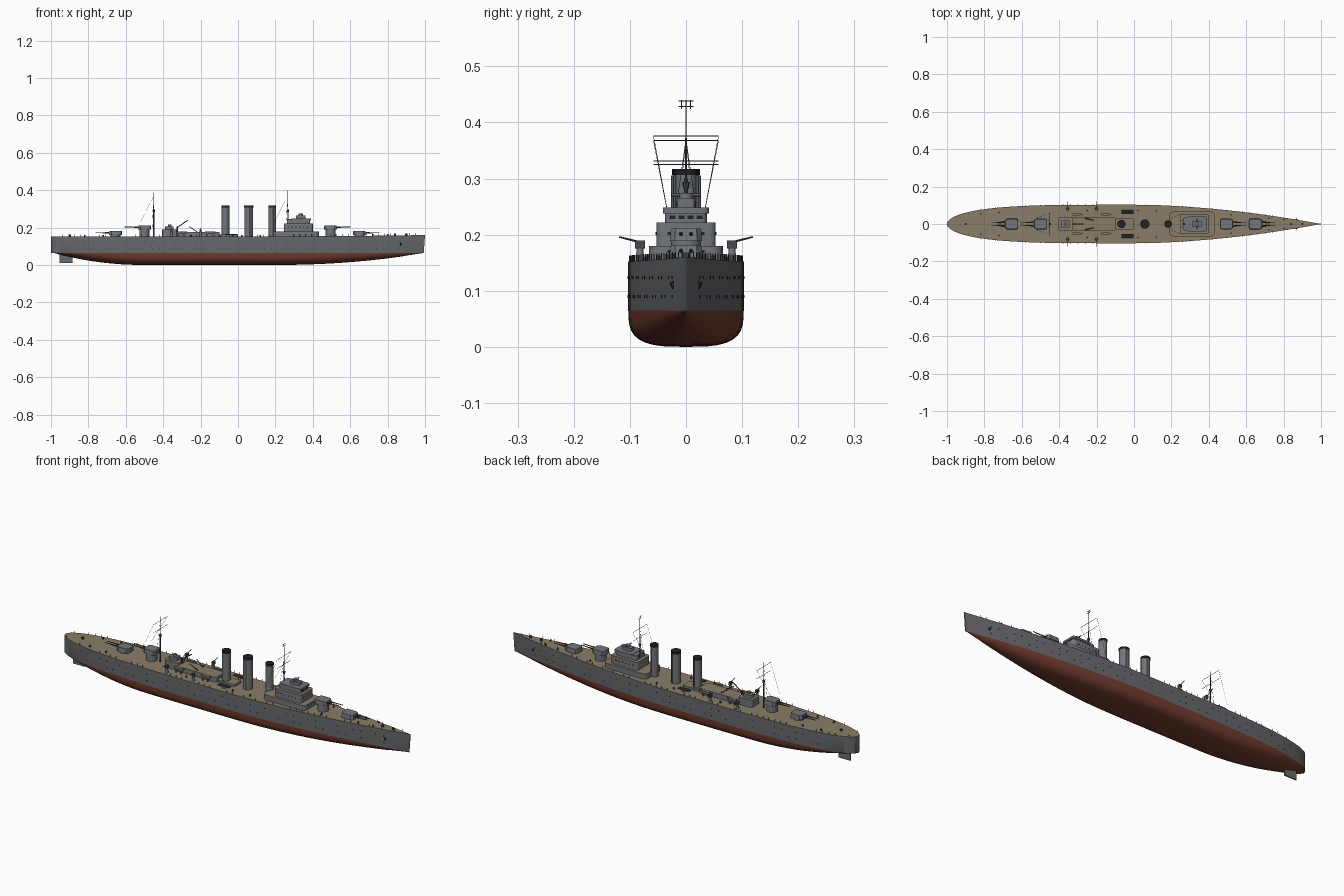
import bpy, bmesh, math
from mathutils import Vector, Matrix

if "Cube" in bpy.data.objects:
    bpy.data.objects.remove(bpy.data.objects["Cube"])

def mat(name, c):
    m = bpy.data.materials.new(name)
    m.diffuse_color = (*c, 1)
    m.use_nodes = True
    m.node_tree.nodes["Principled BSDF"].inputs["Base Color"].default_value = m.diffuse_color
    return m

HULL = mat("hull_grey", (0.135, 0.14, 0.15))
STEEL = mat("steel_grey", (0.17, 0.18, 0.2))
RED = mat("bottom_red", (0.17, 0.045, 0.028))
DECK = mat("deck_tan", (0.25, 0.205, 0.14))
DARK = mat("near_black", (0.015, 0.016, 0.018))
GUN = mat("dark_grey", (0.06, 0.065, 0.07))

WL = 0.065  # waterline height

def beam(x):
    return 0.103 * ((1 - x ** 1.8) if x > 0 else (1 - x ** 4) ** 0.5)

def deck_z(x):
    return 0.152 + 0.008 * max(0, x) ** 2

class Part:
    """Collects simple solids in one mesh."""
    def __init__(self):
        self.bm = bmesh.new()

    def prism(self, pts, z0, z1, top=1.0):
        """Plan outline extruded upward; top scales the upper outline."""
        cx = sum(p[0] for p in pts) / len(pts)
        cy = sum(p[1] for p in pts) / len(pts)
        lo = [self.bm.verts.new((x, y, z0)) for x, y in pts]
        hi = [self.bm.verts.new((cx + (x - cx) * top, cy + (y - cy) * top, z1)) for x, y in pts]
        self.bm.faces.new(lo[::-1])
        self.bm.faces.new(hi)
        n = len(pts)
        for i in range(n):
            j = (i + 1) % n
            self.bm.faces.new((lo[i], lo[j], hi[j], hi[i]))

    def box(self, x0, x1, y0, y1, z0, z1):
        self.prism([(x0, y0), (x1, y0), (x1, y1), (x0, y1)], z0, z1)

    def tube(self, a, b, r, r2=None, n=8):
        a, b = Vector(a), Vector(b)
        d = b - a
        m = Matrix.Translation((a + b) / 2) @ d.to_track_quat('Z', 'Y').to_matrix().to_4x4()
        bmesh.ops.create_cone(self.bm, cap_ends=True, segments=n, radius1=r,
                              radius2=r if r2 is None else r2, depth=d.length, matrix=m)

    def done(self, name, mats, rule=None):
        bmesh.ops.recalc_face_normals(self.bm, faces=self.bm.faces)
        self.bm.normal_update()
        if rule:
            for f in self.bm.faces:
                f.material_index = rule(f)
        me = bpy.data.meshes.new(name)
        self.bm.to_mesh(me)
        self.bm.free()
        for m in mats:
            me.materials.append(m)
        ob = bpy.data.objects.new(name, me)
        bpy.context.collection.objects.link(ob)
        return ob

def top_rule(f):
    return 1 if f.normal.z > 0.9 else 0

def rrect(x0, x1, hw, r, n=4):
    """Rounded rectangle outline, symmetric about y = 0."""
    pts = []
    for k, (cx, cy) in enumerate([(x1 - r, hw - r), (x0 + r, hw - r), (x0 + r, r - hw), (x1 - r, r - hw)]):
        for i in range(n + 1):
            a = math.pi / 2 * (k + i / n)
            pts.append((cx + r * math.cos(a), cy + r * math.sin(a)))
    return pts

# Hull: superellipse underbody, vertical sides, flat deck
p = Part()
rows = []
for i in range(65):
    x = -math.cos(math.pi * i / 64)
    b = max(beam(x), 0.0015)
    e = min(1, max(0, (x - 0.2) / 0.79)) if x > 0 else min(1, max(0, (-x - 0.5) / 0.48))
    keel = WL * 0.97 * e ** 2.1
    q = 2 / (3.2 - 1.7 * e)
    half = []
    for j in range(9):
        t = math.pi / 2 * (1 - j / 8)
        c, s = max(0, math.cos(t)), math.sin(t)
        if j == 0:
            c = 0
        half.append((b * c ** q, WL - (WL - keel) * s ** q))
    half.append((b, deck_z(x)))
    ring = [(-y, z) for y, z in half[:0:-1]] + half
    rake = lambda z: x - 0.012 * (1 - min(1, z / 0.155)) * (1 if x > 0.9 else 0)
    rows.append([p.bm.verts.new((rake(z), y, z)) for y, z in ring])
for r0, r1 in zip(rows, rows[1:]):
    n = len(r0)
    for k in range(n):
        l = (k + 1) % n
        p.bm.faces.new((r0[k], r0[l], r1[l], r1[k]))
p.bm.faces.new(rows[0])
p.bm.faces.new(rows[-1][::-1])

def hull_rule(f):
    if f.normal.z > 0.9 and f.calc_center_median().z > 0.13:
        return 2
    return 1 if max(v.co.z for v in f.verts) < WL + 0.001 else 0
p.done("hull", [HULL, RED, DECK], hull_rule)

# Rudder
p = Part()
p.box(-0.955, -0.885, -0.003, 0.003, 0.01, 0.064)
p.done("rudder", [HULL])

# Portholes, anchors and deck stanchions
holes, posts = Part(), Part()
for s in (-1, 1):
    for i in range(44):
        x = -0.86 + i * 0.04
        y = beam(x)
        for z in (0.09, 0.124):
            if (i + (z > 0.1)) % 3:
                holes.tube((x, s * (y - 0.002), z), (x, s * (y + 0.0012), z), 0.0027, n=6)
    y = beam(0.87)
    holes.tube((0.87, s * (y - 0.002), 0.104), (0.87, s * (y + 0.003), 0.116), 0.004, n=6)
    for i in range(60):
        x = -0.97 + i * 0.0325
        y = max(0, beam(x) - 0.002)
        posts.tube((x, s * y, deck_z(x)), (x, s * y, deck_z(x) + 0.011), 0.0009, n=4)
holes.done("portholes", [DARK])
posts.done("deck_stanchions", [GUN])

# Main twin turrets: (centre, facing, raised)
for name, cx, d, up in (("turret_fore_low", 0.65, 1, 0), ("turret_fore_high", 0.495, 1, 0.03),
                        ("turret_aft_high", -0.5, -1, 0.03), ("turret_aft_low", -0.655, -1, 0)):
    p = Part()
    z = 0.159 + up
    p.tube((cx, 0, 0.15), (cx, 0, z), 0.027, n=20)
    plan = [(0.034, 0.02), (0.022, 0.029), (-0.03, 0.029), (-0.036, 0.018)]
    plan += [(x, -y) for x, y in plan[::-1]]
    p.prism([(cx + d * x, d * y) for x, y in plan], z, z + 0.022, 0.93)
    p.done(name, [STEEL])
    p = Part()
    for y in (-0.009, 0.009):
        p.tube((cx + d * 0.03, y, z + 0.012), (cx + d * 0.055, y, z + 0.0125), 0.0038)
        p.tube((cx + d * 0.05, y, z + 0.0125), (cx + d * 0.107, y, z + 0.014), 0.0027, 0.0019)
    p.done(name + "_guns", [GUN])

# Bridge: stepped blocks with planked tops
p = Part()
p.prism(rrect(0.188, 0.432, 0.066, 0.02), 0.15, 0.18)
p.prism(rrect(0.245, 0.4, 0.053, 0.012), 0.18, 0.222)
p.done("bridge_base", [STEEL, DECK], top_rule)
p = Part()
p.prism(rrect(0.262, 0.385, 0.037, 0.01), 0.222, 0.246)
p.prism(rrect(0.285, 0.39, 0.041, 0.01), 0.238, 0.248)
p.prism(rrect(0.31, 0.362, 0.016, 0.006), 0.248, 0.264)
p.tube((0.336, 0, 0.264), (0.336, 0, 0.274), 0.012, n=12)
p.tube((0.336, -0.026, 0.27), (0.336, 0.026, 0.27), 0.003)
p.done("bridge_tower", [STEEL])
p = Part()
for y in (-0.03, -0.01, 0.01, 0.03):
    p.box(0.399, 0.401, y - 0.003, y + 0.003, 0.199, 0.205)
    p.box(0.431, 0.433, y - 0.003, y + 0.003, 0.167, 0.173)
    p.box(0.384, 0.386, y * 0.8 - 0.005, y * 0.8 + 0.005, 0.228, 0.234)
for s in (-1, 1):
    for i in range(6):
        x = 0.27 + i * 0.02
        p.box(x - 0.003, x + 0.003, s * 0.053 - 0.001, s * 0.053 + 0.001, 0.199, 0.205)
p.done("bridge_windows", [DARK])

# Three funnels with dark caps and steam pipes
for i, (x, r) in enumerate(((-0.067, 0.021), (0.058, 0.0235), (0.183, 0.019))):
    p = Part()
    p.tube((x, 0, 0.15), (x, 0, 0.31), r, n=24)
    for s in (-1, 1):
        p.tube((x + 0.006, s * (r + 0.001), 0.152), (x + 0.006, s * (r + 0.001), 0.305), 0.002, n=6)
    p.done("funnel_%d" % (i + 1), [STEEL])
    p = Part()
    p.tube((x, 0, 0.306), (x, 0, 0.317), r + 0.0012, n=24)
    p.done("funnel_cap_%d" % (i + 1), [DARK])

# After deckhouses
p = Part()
p.prism(rrect(-0.405, -0.325, 0.034, 0.01), 0.15, 0.19)
p.prism(rrect(-0.33, -0.1, 0.038, 0.01), 0.15, 0.177)
p.prism(rrect(-0.1, 0.0, 0.03, 0.01), 0.15, 0.163)
p.done("after_deckhouse", [STEEL, DECK], top_rule)
p = Part()
p.prism(rrect(-0.39, -0.345, 0.02, 0.006), 0.19, 0.206)
p.tube((-0.365, 0, 0.206), (-0.365, 0, 0.216), 0.009, n=12)
p.done("after_control_station", [STEEL])

# Cranes, boats, torpedo tubes and side guns on both sides
crane, boats, tubes, guns, mounts = (Part() for _ in range(5))
crane.tube((-0.325, 0, 0.175), (-0.325, 0, 0.205), 0.004)
crane.tube((-0.325, 0, 0.2), (-0.268, 0, 0.24), 0.0025)
for s in (-1, 1):
    crane.tube((-0.215, s * 0.02, 0.175), (-0.26, s * 0.03, 0.205), 0.002)
    for cx in (-0.305, -0.15):
        plan = [(-0.028, 0.005), (-0.02, 0.008), (0.012, 0.008), (0.032, 0)]
        plan += [(x, -y) for x, y in plan[2::-1]]
        boats.prism([(cx + x * 0.75, s * 0.052 + y * 0.7) for x, y in plan], 0.166, 0.18, 1.3)
        for dx in (-0.016, 0.012):
            mounts.box(cx + dx - 0.002, cx + dx + 0.002, s * 0.052 - 0.006, s * 0.052 + 0.006, 0.151, 0.168)
    mounts.tube((-0.035, s * 0.064, 0.15), (-0.035, s * 0.064, 0.16), 0.01, n=12)
    for k in range(4):
        y = s * 0.064 + (k - 1.5) * 0.005
        tubes.tube((-0.067, y, 0.163), (-0.003, y, 0.163), 0.0026)
    for cx in (-0.355, -0.2):
        mounts.tube((cx, s * 0.082, 0.15), (cx, s * 0.082, 0.176), 0.008, 0.006, n=12)
        guns.box(cx - 0.006, cx + 0.006, s * 0.082 - 0.009, s * 0.082 + 0.009, 0.175, 0.19)
        guns.tube((cx, s * 0.08, 0.186), (cx, s * 0.119, 0.196), 0.002, 0.0015)
crane.done("cranes", [GUN])
boats.done("boats", [STEEL, DECK], top_rule)
tubes.done("torpedo_tubes", [GUN])
guns.done("side_guns", [GUN])
mounts.done("mounts_and_cradles", [STEEL])

# Deck fittings: vents, bollards, capstans
p = Part()
for s in (-1, 1):
    for x in (-0.82, -0.72, -0.25, 0.02, 0.12, 0.52, 0.72, 0.8):
        y = s * beam(x) * 0.7
        p.tube((x, y, 0.15), (x, y, deck_z(x) + 0.009), 0.004)
for x in (-0.9, 0.84, 0.9):
    p.tube((x, 0, 0.15), (x, 0, deck_z(x) + 0.01), 0.006)
p.done("deck_fittings", [GUN])

# Masts with lookout, yards and stays
for name, x, z0, z1, yards in (("foremast", 0.267, 0.2, 0.425, (0.331, 0.376)),
                               ("mainmast", -0.45, 0.15, 0.388, (0.325, 0.368))):
    p = Part()
    p.tube((x, 0, z0), (x, 0, 0.3), 0.0032)
    p.tube((x, 0, 0.3), (x, 0, z1), 0.0018, 0.001, n=6)
    p.tube((x, 0, 0.282), (x, 0, 0.294), 0.005, 0.007)
    for z in yards:
        p.tube((x, -0.058, z), (x, 0.058, z), 0.0009, n=5)
    for s in (-1, 1):
        p.tube((x, s * 0.058, yards[1]), (x - 0.075, s * 0.03, 0.225), 0.0005, n=4)
        p.tube((x, 0, 0.37), (x - 0.01, s * 0.02, z0 + 0.03), 0.0005, n=4)
    if x > 0:
        for z in (0.428, 0.438):
            p.tube((x, -0.013, z), (x, 0.013, z), 0.001, n=5)
        for y in (-0.008, 0, 0.008):
            p.tube((x, y, 0.424), (x, y, 0.44), 0.0008, n=5)
    p.done(name, [GUN])

# Smooth rounded surfaces, keep hard edges
for ob in bpy.context.collection.objects:
    ob.select_set(True)
    bpy.context.view_layer.objects.active = ob
bpy.ops.object.shade_smooth_by_angle(angle=math.radians(32))
